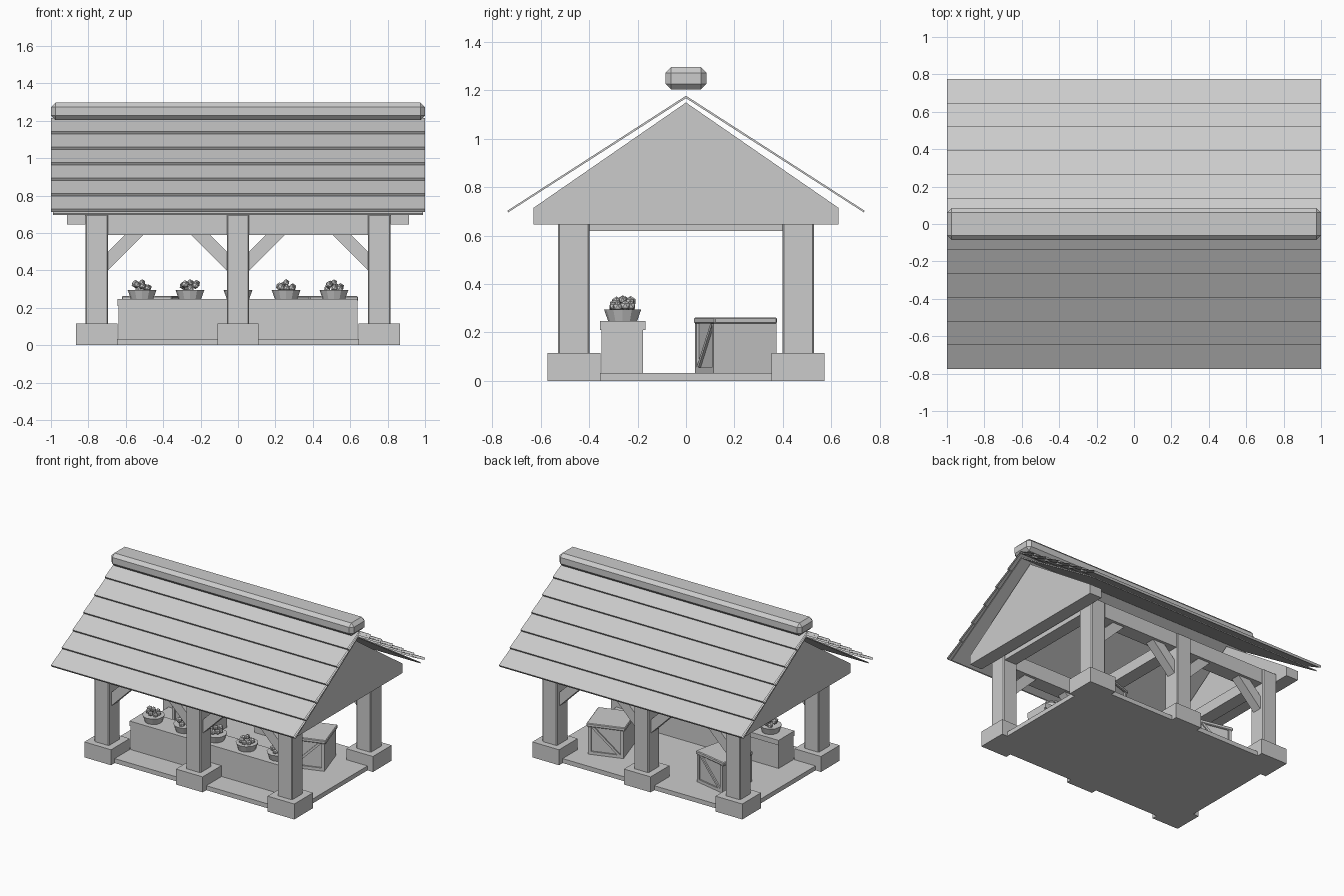
import bpy, bmesh, math, random
from mathutils import Vector, Matrix

if "Cube" in bpy.data.objects:
    bpy.data.objects.remove(bpy.data.objects["Cube"])

random.seed(4)


def make(name, verts, faces):
    me = bpy.data.meshes.new(name)
    me.from_pydata(verts, [], faces)
    bm = bmesh.new()
    bm.from_mesh(me)
    bmesh.ops.recalc_face_normals(bm, faces=bm.faces)
    bm.to_mesh(me)
    bm.free()
    ob = bpy.data.objects.new(name, me)
    bpy.context.collection.objects.link(ob)
    return ob


def prism(name, pts, lo, hi, axis='x', caps=True):
    # closed profile swept along x (points are y,z) or along y (points are x,z)
    n = len(pts)
    place = (lambda t, p: (t, p[0], p[1])) if axis == 'x' else (lambda t, p: (p[0], t, p[1]))
    verts = [place(t, p) for t in (lo, hi) for p in pts]
    faces = [(i, (i + 1) % n, n + (i + 1) % n, n + i) for i in range(n)]
    if caps:
        faces += [tuple(range(n)), tuple(range(n, 2 * n))]
    return make(name, verts, faces)


def box(name, x, y, z, bevel=0):
    ob = prism(name, [(y[0], z[0]), (y[1], z[0]), (y[1], z[1]), (y[0], z[1])], *x)
    if bevel:
        m = ob.modifiers.new("bevel", 'BEVEL')
        m.width, m.segments = bevel, 1
    return ob


# floor slab
box("floor", (-.82, .82), (-.53, .53), (0, .033))

# posts on stone footings, long beams and diagonal braces, front and back
for s, side in ((-1, "front"), (1, "back")):
    yc = s * .463
    for x in (-.755, 0, .755):
        box(side + "_footing", (x - .11, x + .11), (yc - .11, yc + .11), (0, .115))
        box(side + "_post", (x - .06, x + .06), (yc - .065, yc + .065), (.1, .70), .006)
    box(side + "_beam", (-.815, .815), (yc - .055, yc + .055), (.59, .70))
    for x0, d in ((-.695, 1), (-.06, -1), (.06, 1), (.695, -1)):
        pts = [(x0, .40), (x0, .50), (x0 + d * .10, .60), (x0 + d * .20, .60)]
        prism(side + "_brace", pts, yc - .035, yc + .035, 'y')

# cross beams
for x in (-.755, 0, .755):
    box("cross_beam", (x - .05, x + .05), (-.42, .42), (.62, .70))

# gable walls
gable = [(-.63, .645), (.63, .645), (.63, .715), (0, 1.15), (-.63, .715)]
prism("gable_left", gable, -.915, -.815)
prism("gable_right", gable, .815, .915)

# roof sheets with overlapping open-ended planks
for s, side in ((-1, "front"), (1, "back")):
    sheet = [(0, 1.178), (s * .738, .703), (s * .735, .696), (0, 1.168)]
    prism(side + "_roof_sheet", sheet, -.99, .99)
    for i in range(6):
        y, z = .775 - .127 * i, .727 + .083 * i
        pts = [(y, z), (y - .009, z - .014), (max(y - .15, 0), z + .060), (max(y - .142, 0), z + .074)]
        prism(side + "_roof_plank", [(s * a, b) for a, b in pts], -1, 1, caps=False)

# ridge beam
box("ridge_beam", (-1, 1), (-.085, .085), (1.203, 1.297), .024)

# counter
box("counter_body", (-.64, .64), (-.35, -.177), (.03, .215))
box("counter_top", (-.645, .64), (-.356, -.168), (.21, .247))


# crates with framed, braced faces
def crate(x, y, turn):
    h = .126
    parts = [box("crate_body", (-h, h), (-h, h), (.033, .245)),
             box("crate_lid", (-.137, .137), (-.137, .137), (.236, .262), .005)]
    for s in (-1, 1):
        a, b = sorted((s * h, s * (h + .01)))
        parts.append(box("crate_bottom_rail", (-h, h), (a, b), (.033, .055)))
        for t in (-1, 1):
            parts.append(box("crate_upright", sorted((t * h, t * (h - .022))), (a, b), (.055, .236)))
        parts.append(prism("crate_diagonal", [(-.104, .055), (-.08, .055), (.104, .236), (.08, .236)], a, b, 'y'))
    for p in parts:
        p.matrix_world = Matrix.Translation((x, y, 0)) @ Matrix.Rotation(math.radians(turn), 4, 'Z')


crate(.47, .205, 18)
crate(-.46, .205, -12)

# potted plants along the counter
for x in (-.513, -.257, 0, .257, .513):
    bm = bmesh.new()
    bmesh.ops.create_cone(bm, cap_ends=True, segments=12, radius1=.06, radius2=.077, depth=.048,
                          matrix=Matrix.Translation((x, -.262, .271)))
    me = bpy.data.meshes.new("pot")
    bm.to_mesh(me)
    bm.free()
    bpy.context.collection.objects.link(bpy.data.objects.new("pot", me))

    bm = bmesh.new()
    for k in range(8):
        a = k * math.tau / 7 + .3
        r = .036 if k < 7 else 0
        z = random.uniform(.30, .33) if k < 7 else .334
        loc = Vector((x + r * math.cos(a), -.262 + r * math.sin(a), z))
        bmesh.ops.create_icosphere(bm, subdivisions=1, radius=random.uniform(.018, .023),
                                   matrix=Matrix.Translation(loc))
    me = bpy.data.meshes.new("plant")
    bm.to_mesh(me)
    bm.free()
    bpy.context.collection.objects.link(bpy.data.objects.new("plant", me))
